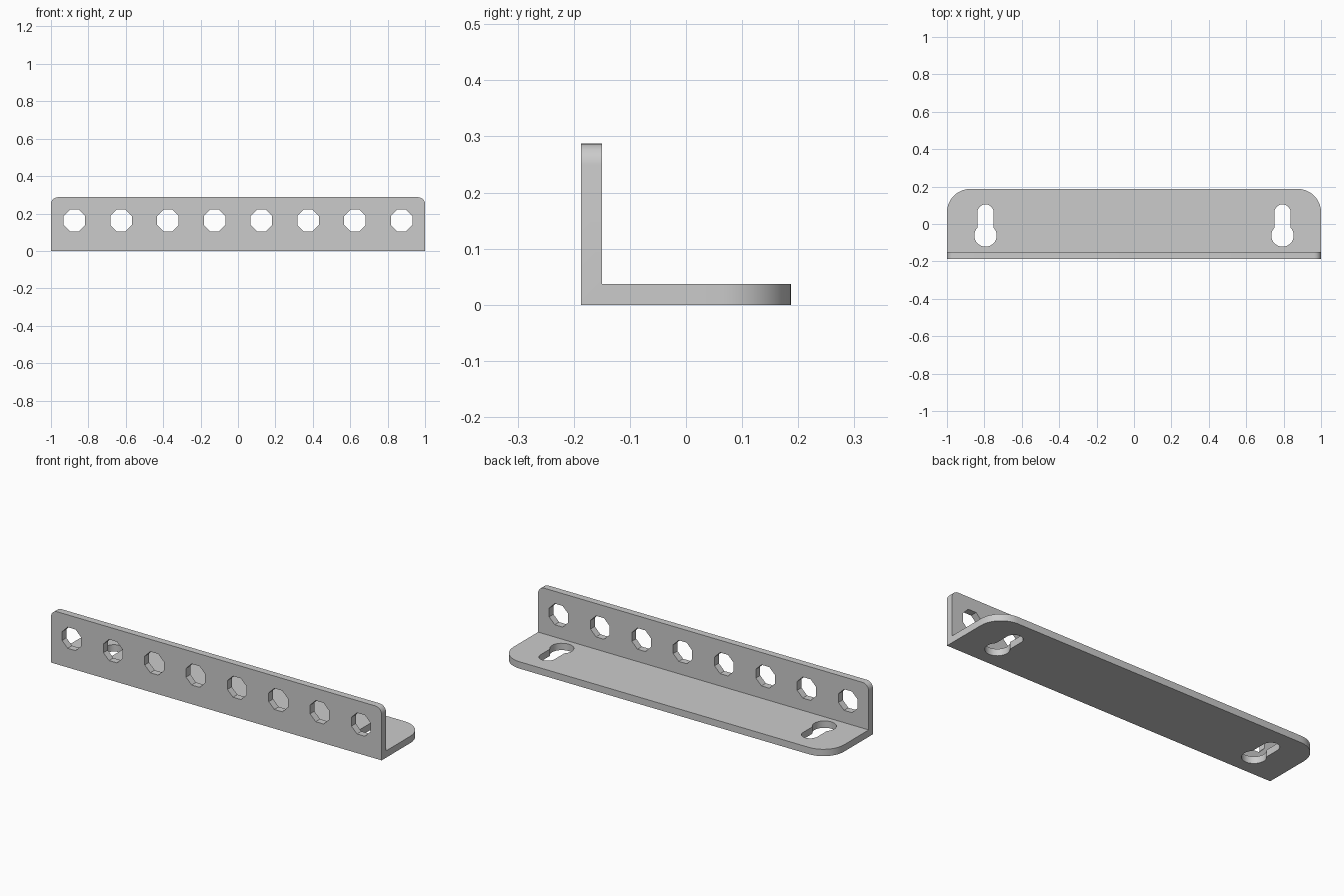
import bpy, bmesh, math
from mathutils import Matrix, Vector

cube = bpy.data.objects.get("Cube")
if cube:
    bpy.data.objects.remove(cube, do_unlink=True)

HALF, DEPTH, HEIGHT, THICK = 1.0, 0.1875, 0.2875, 0.0375

steel = bpy.data.materials.new("grey_steel")
steel.use_nodes = True
steel.diffuse_color = (0.6, 0.6, 0.6, 1)
steel.node_tree.nodes["Principled BSDF"].inputs["Base Color"].default_value = (0.6, 0.6, 0.6, 1)


def make_object(name, bm):
    bmesh.ops.recalc_face_normals(bm, faces=bm.faces)
    mesh = bpy.data.meshes.new(name)
    bm.to_mesh(mesh)
    bm.free()
    mesh.materials.append(steel)
    obj = bpy.data.objects.new(name, mesh)
    bpy.context.collection.objects.link(obj)
    return obj


def extrude_outline(bm, points, direction):
    face = bm.faces.new([bm.verts.new(p) for p in points])
    top = bmesh.ops.extrude_face_region(bm, geom=[face])["geom"]
    moved = [v for v in top if isinstance(v, bmesh.types.BMVert)]
    bmesh.ops.translate(bm, verts=moved, vec=direction)


def round_edges(bm, test, radius, segments):
    edges = [e for e in bm.edges if all(test(v.co) for v in e.verts)]
    bmesh.ops.bevel(bm, geom=edges, offset=radius, segments=segments,
                    profile=0.5, affect='EDGES')


def arc(cx, cy, radius, start, end, steps):
    angles = [start + (end - start) * i / steps for i in range(steps + 1)]
    return [(cx + radius * math.cos(a), cy + radius * math.sin(a)) for a in angles]


# L-shaped bracket with rounded free corners
bm = bmesh.new()
inner = THICK - DEPTH
section = [(-DEPTH, 0), (DEPTH, 0), (DEPTH, THICK), (inner, THICK),
           (inner, HEIGHT), (-DEPTH, HEIGHT)]
extrude_outline(bm, [(-HALF, y, z) for y, z in section], Vector((2 * HALF, 0, 0)))
for side in (-HALF, HALF):
    round_edges(bm, lambda c: abs(c.x - side) < 1e-4 and c.z > HEIGHT - 1e-4, THICK, 6)
    round_edges(bm, lambda c: abs(c.x - side) < 1e-4 and c.y > DEPTH - 1e-4, 0.125, 10)
bracket = make_object("angle_bracket", bm)

# Row of octagonal holes through the upright
bm = bmesh.new()
turn = Matrix.Rotation(math.pi / 2, 4, 'X') @ Matrix.Rotation(math.pi / 8, 4, 'Z')
for i in range(8):
    place = Matrix.Translation((-0.875 + 0.25 * i, -DEPTH + THICK / 2, 0.1625))
    bmesh.ops.create_cone(bm, cap_ends=True, segments=8, radius1=0.0625,
                          radius2=0.0625, depth=0.1, matrix=place @ turn)
octagon_cutter = make_object("octagon_cutter", bm)

# Keyhole slots through the base
bm = bmesh.new()
wide, narrow, reach = 0.06, 0.0435, 0.0615
neck = math.acos(narrow / wide)
keyhole = (arc(0, reach, narrow, 0, math.pi, 12)
           + arc(0, -reach, wide, math.pi - neck, 2 * math.pi + neck, 20))
for x in (-0.794, 0.794):
    extrude_outline(bm, [(x + px, py, -0.03) for px, py in keyhole], Vector((0, 0, 0.1)))
keyhole_cutter = make_object("keyhole_cutter", bm)

# Cut the holes, then drop the cutters
bpy.context.view_layer.objects.active = bracket
for cutter in (octagon_cutter, keyhole_cutter):
    cutter.hide_render = True
    cut = bracket.modifiers.new(cutter.name, 'BOOLEAN')
    cut.operation, cut.solver, cut.object = 'DIFFERENCE', 'EXACT', cutter
    bpy.ops.object.modifier_apply(modifier=cut.name)
    bpy.data.objects.remove(cutter, do_unlink=True)

bpy.ops.object.select_all(action='DESELECT')
bracket.select_set(True)
bpy.ops.object.shade_smooth_by_angle(angle=math.radians(30))
